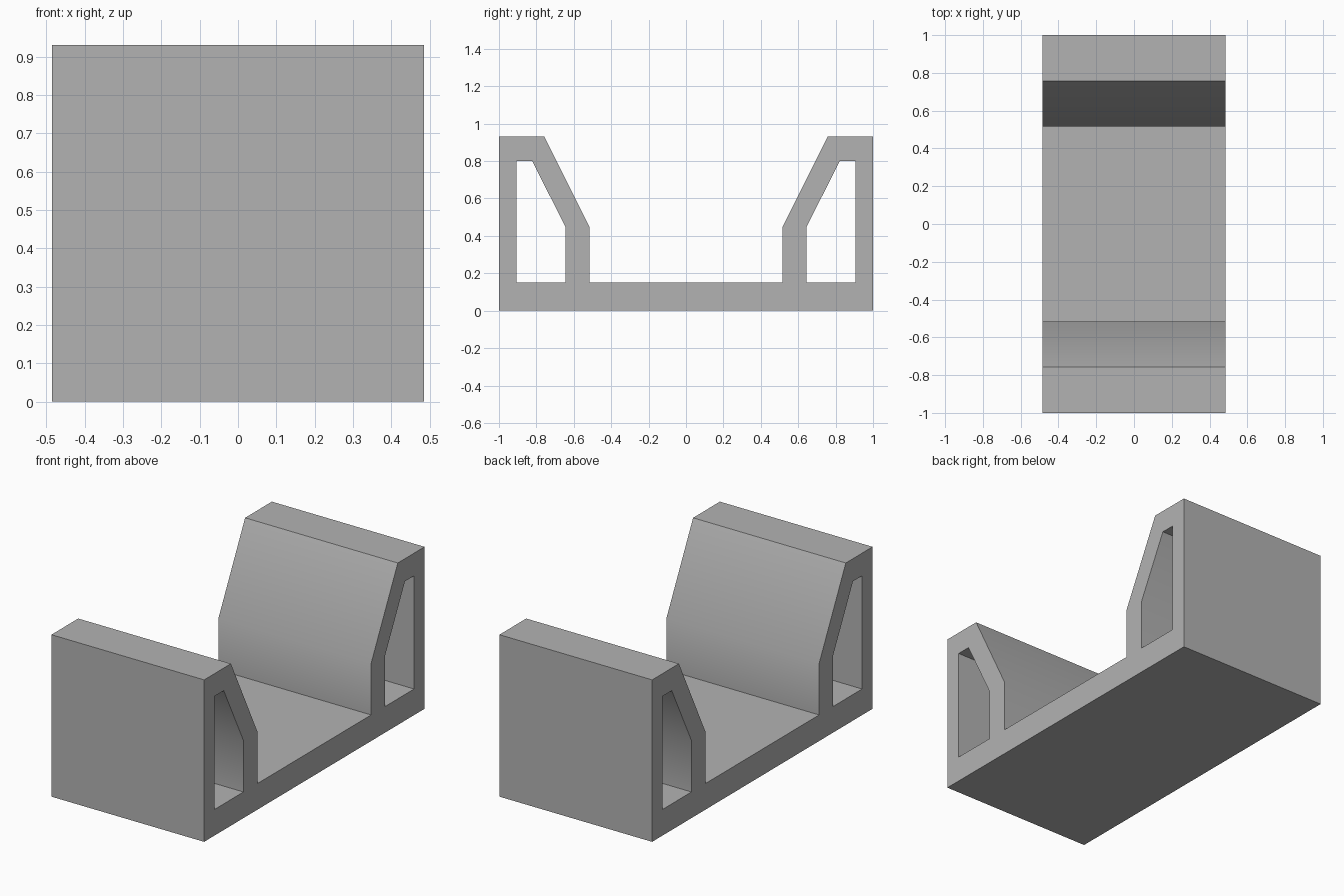
import bpy
import bmesh

cube = bpy.data.objects.get("Cube")
if cube:
    bpy.data.objects.remove(cube, do_unlink=True)

HALF_WIDTH = 0.485
BASE_TOP = 0.15

# Plain grey material
grey = bpy.data.materials.new("plain grey")
grey.use_nodes = True
colour = (0.45, 0.45, 0.45, 1.0)
grey.diffuse_color = colour
grey.node_tree.nodes["Principled BSDF"].inputs["Base Color"].default_value = colour

# Side profile of one hollow upright: outer wall and matching inner wall (y, z)
outer = [(1, BASE_TOP), (1, 0.93), (0.757, 0.93), (0.515, 0.445), (0.515, BASE_TOP)]
inner = [(0.905, BASE_TOP), (0.905, 0.8), (0.822, 0.8), (0.643, 0.445), (0.643, BASE_TOP)]


def flip(points):
    return [(-y, z) for y, z in reversed(points)]


# Base slab, with points where the uprights join it
foot = [outer[0], inner[0], inner[-1], outer[-1]]
panels = [[(-1, 0), (1, 0)] + foot + flip(foot)]

# Upright walls at both ends
for i in range(len(outer) - 1):
    wall = [outer[i], outer[i + 1], inner[i + 1], inner[i]]
    panels += [wall, flip(wall)]

# Extrude the whole profile across the width
bm = bmesh.new()
for panel in panels:
    bm.faces.new([bm.verts.new((-HALF_WIDTH, y, z)) for y, z in panel])
bmesh.ops.remove_doubles(bm, verts=bm.verts[:], dist=0.0001)
result = bmesh.ops.extrude_face_region(bm, geom=bm.faces[:], use_keep_orig=True)
moved = [v for v in result["geom"] if isinstance(v, bmesh.types.BMVert)]
bmesh.ops.translate(bm, verts=moved, vec=(2 * HALF_WIDTH, 0, 0))
bmesh.ops.recalc_face_normals(bm, faces=bm.faces[:])

mesh = bpy.data.meshes.new("cradle_stand")
bm.to_mesh(mesh)
bm.free()
mesh.materials.append(grey)
cradle = bpy.data.objects.new("cradle_stand", mesh)
bpy.context.collection.objects.link(cradle)

# Soften the shallow bends while keeping the corners crisp
bpy.ops.object.select_all(action="DESELECT")
cradle.select_set(True)
bpy.context.view_layer.objects.active = cradle
bpy.ops.object.shade_smooth_by_angle()
